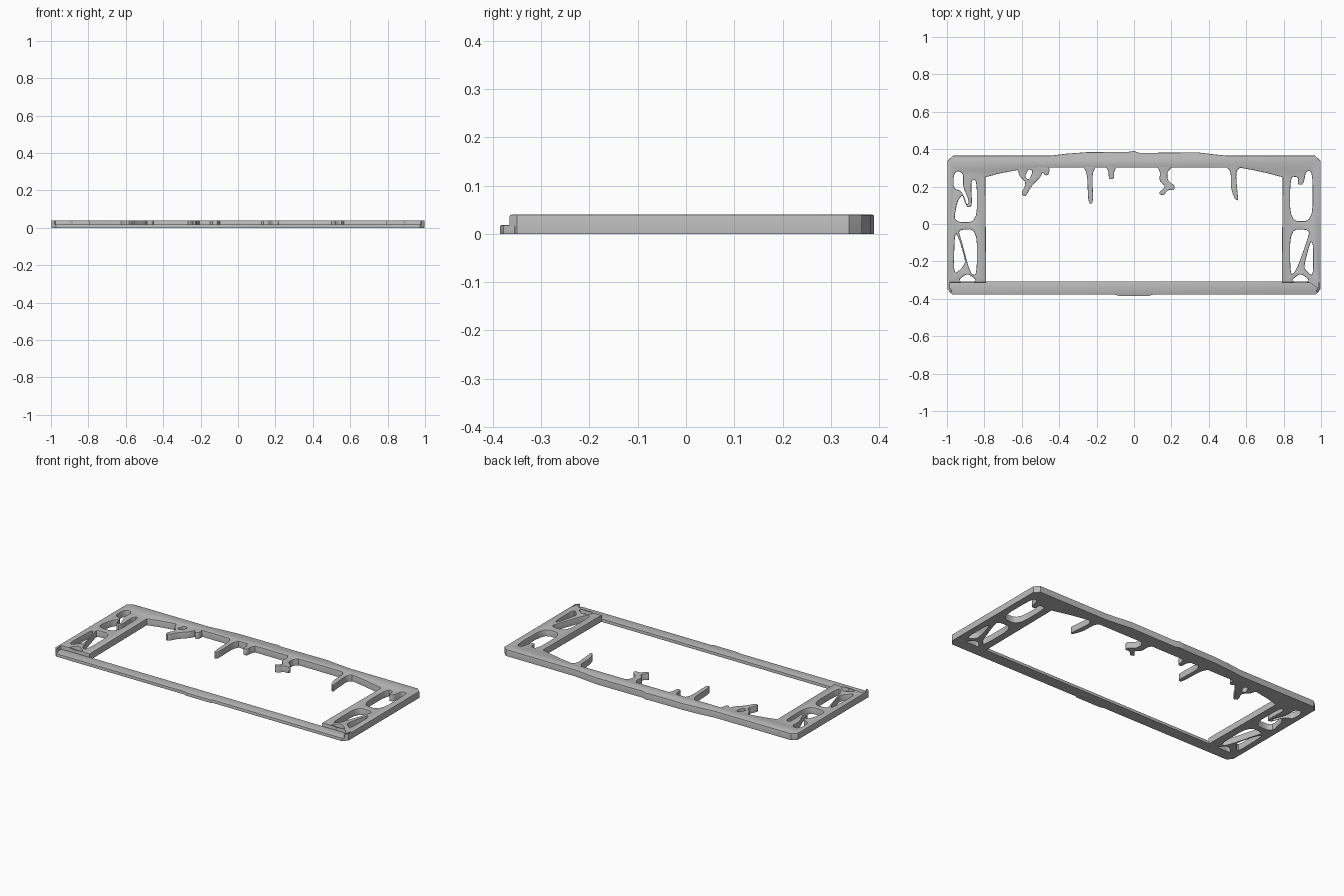
import bpy
import bmesh

cube = bpy.data.objects.get("Cube")
if cube:
    bpy.data.objects.remove(cube)

grey = bpy.data.materials.new("satin grey")
grey.use_nodes = True
colour = (0.5, 0.5, 0.5, 1)
grey.diffuse_color = colour
grey.node_tree.nodes["Principled BSDF"].inputs["Base Color"].default_value = colour


def soften(points, passes=2):
    """Round off a closed outline by cutting its corners."""
    for _ in range(passes):
        cut = []
        for (ax, ay), (bx, by) in zip(points, points[1:] + points[:1]):
            cut += [(ax * .8 + bx * .2, ay * .8 + by * .2),
                    (ax * .2 + bx * .8, ay * .2 + by * .8)]
        points = cut
    return points


def plate(name, outlines, height, rim=0.004):
    """Flat-bottomed plate with rounded top rims; inner outlines are holes."""
    curve = bpy.data.curves.new(name, 'CURVE')
    curve.dimensions = '2D'
    curve.fill_mode = 'BOTH'
    curve.extrude = height - rim
    curve.bevel_depth = rim
    curve.bevel_resolution = 1
    curve.offset = -rim
    for points in outlines:
        spline = curve.splines.new('POLY')
        spline.points.add(len(points) - 1)
        spline.use_cyclic_u = True
        for p, (x, y) in zip(spline.points, points):
            p.co = (x, y, 0, 1)
    temp = bpy.data.objects.new(name + " outline", curve)
    bpy.context.collection.objects.link(temp)
    graph = bpy.context.evaluated_depsgraph_get()
    mesh = bpy.data.meshes.new_from_object(temp.evaluated_get(graph))
    bpy.data.objects.remove(temp)
    bm = bmesh.new()
    bm.from_mesh(mesh)
    bmesh.ops.remove_doubles(bm, verts=bm.verts, dist=0.00005)
    # keep the upper half and close it with a flat underside
    cut = bmesh.ops.bisect_plane(bm, geom=bm.verts[:] + bm.edges[:] + bm.faces[:],
                                 plane_co=(0, 0, 0), plane_no=(0, 0, 1),
                                 clear_inner=True)
    rims = [e for e in cut["geom_cut"] if isinstance(e, bmesh.types.BMEdge)]
    bmesh.ops.triangle_fill(bm, edges=rims, use_beauty=True, normal=(0, 0, -1))
    bmesh.ops.recalc_face_normals(bm, faces=bm.faces)
    bm.to_mesh(mesh)
    bm.free()
    mesh.name = name
    mesh.materials.clear()
    mesh.materials.append(grey)
    obj = bpy.data.objects.new(name, mesh)
    bpy.context.collection.objects.link(obj)
    bpy.ops.object.select_all(action='DESELECT')
    obj.select_set(True)
    bpy.context.view_layer.objects.active = obj
    bpy.ops.object.shade_smooth_by_angle(angle=0.6)
    return obj


def mirrored(points):
    return [(-x, y) for x, y in points]


TOP = 0.04

# Raised frame: side panels, back rail and thin end walls
side = [(.795, .25), (.79, -.312), (.983, -.312), (.983, -.345),
        (.972, -.36), (.98, -.366), (.997, -.35), (.997, .338), (.968, .365)]
back = [(.5, .365), (.43, .372), (.34, .383), (.03, .38), (0, .39),
        (-.03, .386), (-.25, .384), (-.36, .376), (-.45, .365)]
inner = [(-.72, .27), (-.6, .293), (-.45, .302), (.56, .302), (.64, .288), (.72, .27)]
frame = side + back + mirrored(side)[::-1] + inner

# Windows in the side panels
lower_strut_window = [(.835, -.03), (.94, -.03), (.925, -.09), (.865, -.255), (.835, -.275)]
lower_edge_window = [(.945, -.09), (.958, -.11), (.958, -.285), (.91, -.24), (.915, -.2)]
foot_window = [(.84, -.302), (.89, -.262), (.94, -.302), (.91, -.312), (.87, -.312)]
right_upper = [(.835, .015), (.955, .015), (.955, .28), (.92, .285), (.905, .21),
               (.875, .21), (.88, .25), (.835, .255)]
left_slot = [(-.965, .26), (-.945, .285), (-.912, .27), (-.915, .2),
             (-.88, .12), (-.895, .1), (-.92, .175), (-.965, .19)]
left_upper = [(-.84, .01), (-.84, .235), (-.872, .235), (-.865, .09), (-.895, .09),
              (-.915, .16), (-.945, .12), (-.965, .01)]
left_strut = [(-.84, -.03), (-.94, -.03), (-.925, -.08), (-.875, -.265), (-.84, -.275)]
left_edge = [(-.958, -.04), (-.965, -.275), (-.915, -.23), (-.9, -.2), (-.935, -.08)]
windows = [lower_strut_window, lower_edge_window, foot_window, right_upper,
           left_slot, left_upper, left_strut, left_edge, mirrored(foot_window)]
plate("frame", [frame] + [soften(w) for w in windows], TOP)

# Low front bar
half_bar = [(.1, -.378), (.972, -.378), (.992, -.355), (.992, -.308)]
bar = half_bar + mirrored(half_bar)[::-1] + [(-.08, -.385), (.08, -.385)]
plate("front_bar", [bar], 0.018, 0.002)

# Fingers hanging off the back rail into the opening
fork = [(-.68, .31), (-.62, .29), (-.612, .255), (-.575, .22), (-.605, .16), (-.58, .145),
        (-.55, .2), (-.5, .25), (-.488, .28), (-.475, .258), (-.455, .265), (-.45, .31)]
fork_eye = [(-.585, .25), (-.565, .295), (-.54, .285), (-.56, .235)]
fingers = {
    "forked_finger": [fork, fork_eye],
    "long_finger": [[(-.275, .31), (-.25, .27), (-.245, .11),
                     (-.217, .11), (-.224, .27), (-.2, .31)]],
    "short_finger": [[(-.155, .31), (-.135, .28), (-.135, .24),
                      (-.107, .24), (-.107, .28), (-.09, .31)]],
    "hooked_finger": [[(.12, .31), (.14, .28), (.135, .23), (.17, .2), (.13, .165),
                       (.155, .15), (.185, .185), (.215, .18), (.218, .205),
                       (.178, .235), (.178, .28), (.21, .31)]],
    "curved_finger": [[(.49, .31), (.518, .28), (.518, .19), (.54, .13),
                       (.558, .125), (.55, .2), (.545, .28), (.575, .31)]],
}
for name, outlines in fingers.items():
    plate(name, [soften(o) for o in outlines], TOP - 0.0005, 0.003)
